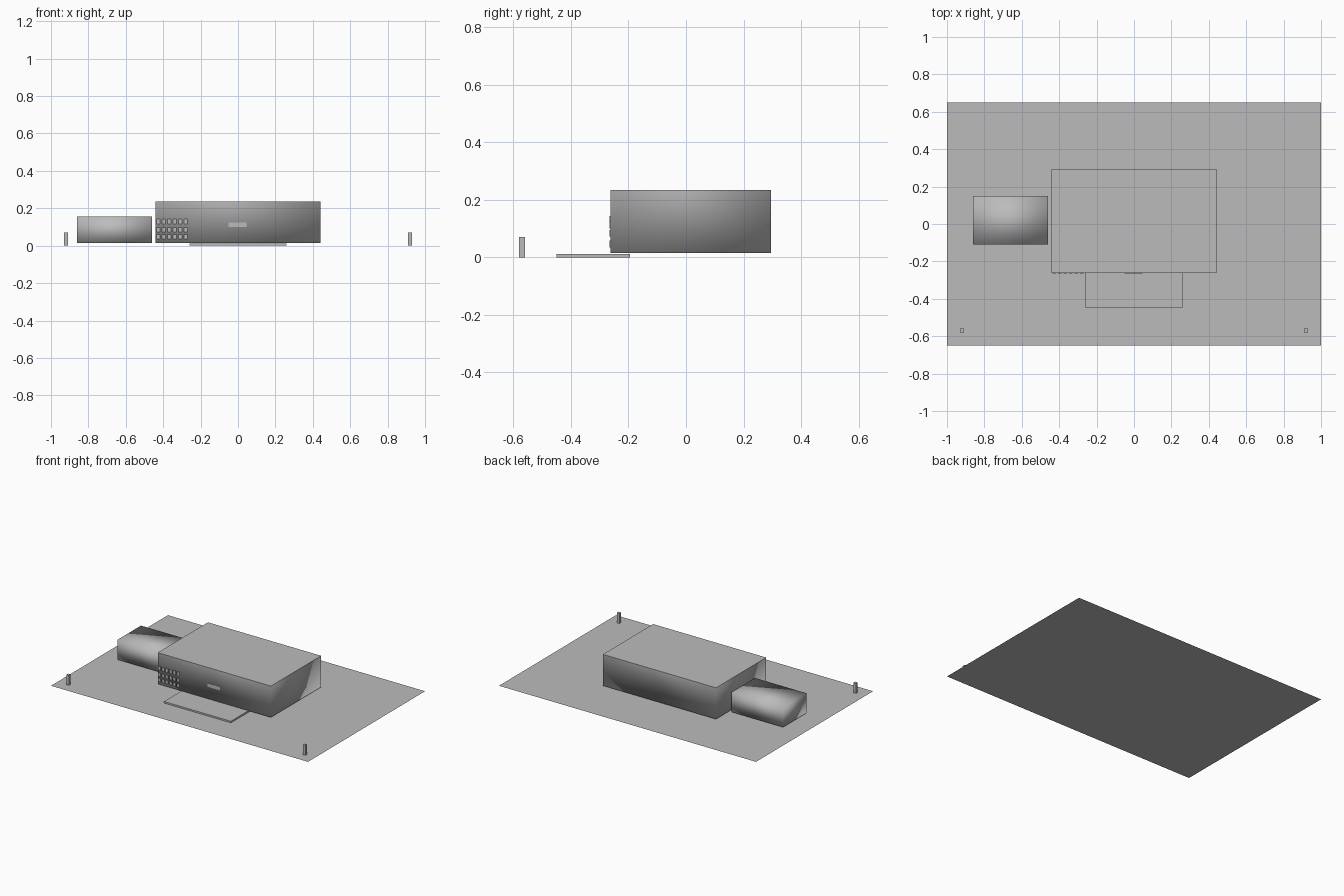
import bpy, bmesh

if "Cube" in bpy.data.objects:
    bpy.data.objects.remove(bpy.data.objects["Cube"])

def colour(name, rgb):
    m = bpy.data.materials.new(name)
    m.diffuse_color = (*rgb, 1)
    m.use_nodes = True
    m.node_tree.nodes["Principled BSDF"].inputs["Base Color"].default_value = m.diffuse_color
    return m

grey = colour("plain grey", (0.5, 0.5, 0.5))

def box(name, x, y, z, smooth=False, split_top=False):
    """Box from (min, max) ranges; optionally smooth with a detached flat roof."""
    bm = bmesh.new()
    bmesh.ops.create_cube(bm, size=1)
    for v in bm.verts:
        v.co = [r[0] if c < 0 else r[1] for c, r in zip(v.co, (x, y, z))]
    for f in bm.faces:
        f.smooth = smooth
    if split_top:
        bm.normal_update()
        top = [f for f in bm.faces if f.normal.z > 0.9]
        bmesh.ops.split(bm, geom=top)
    me = bpy.data.meshes.new(name)
    bm.to_mesh(me)
    bm.free()
    me.materials.append(grey)
    ob = bpy.data.objects.new(name, me)
    bpy.context.collection.objects.link(ob)
    return ob

# site plate
bpy.ops.mesh.primitive_plane_add(size=1)
site = bpy.context.object
site.name = "site"
site.scale = (2, 1.3, 1)
site.data.materials.append(grey)

# forecourt slab, main hall and side annex
box("forecourt", (-.26, .26), (-.45, -.195), (0, .011))
box("main_hall", (-.44, .44), (-.263, .295), (.015, .235), True, True)
box("annex", (-.86, -.46), (-.11, .15), (.015, .155), True)

# office windows: three rows of six, at the left of the front wall
for row, (z0, z1) in enumerate(((.115, .143), (.072, .096), (.035, .059))):
    for i in range(6):
        x = -.435 + i * .029
        box(f"window_{row}_{i}", (x, x + .019), (-.265, -.262), (z0, z1))

# blank sign plate on the front wall
box("sign_plate", (-.05, .045), (-.265, -.262), (.1, .125))

# gate posts
for s in (-1, 1):
    box("gate_post", (s * .92 - .01, s * .92 + .01), (-.58, -.56), (0, .07))
